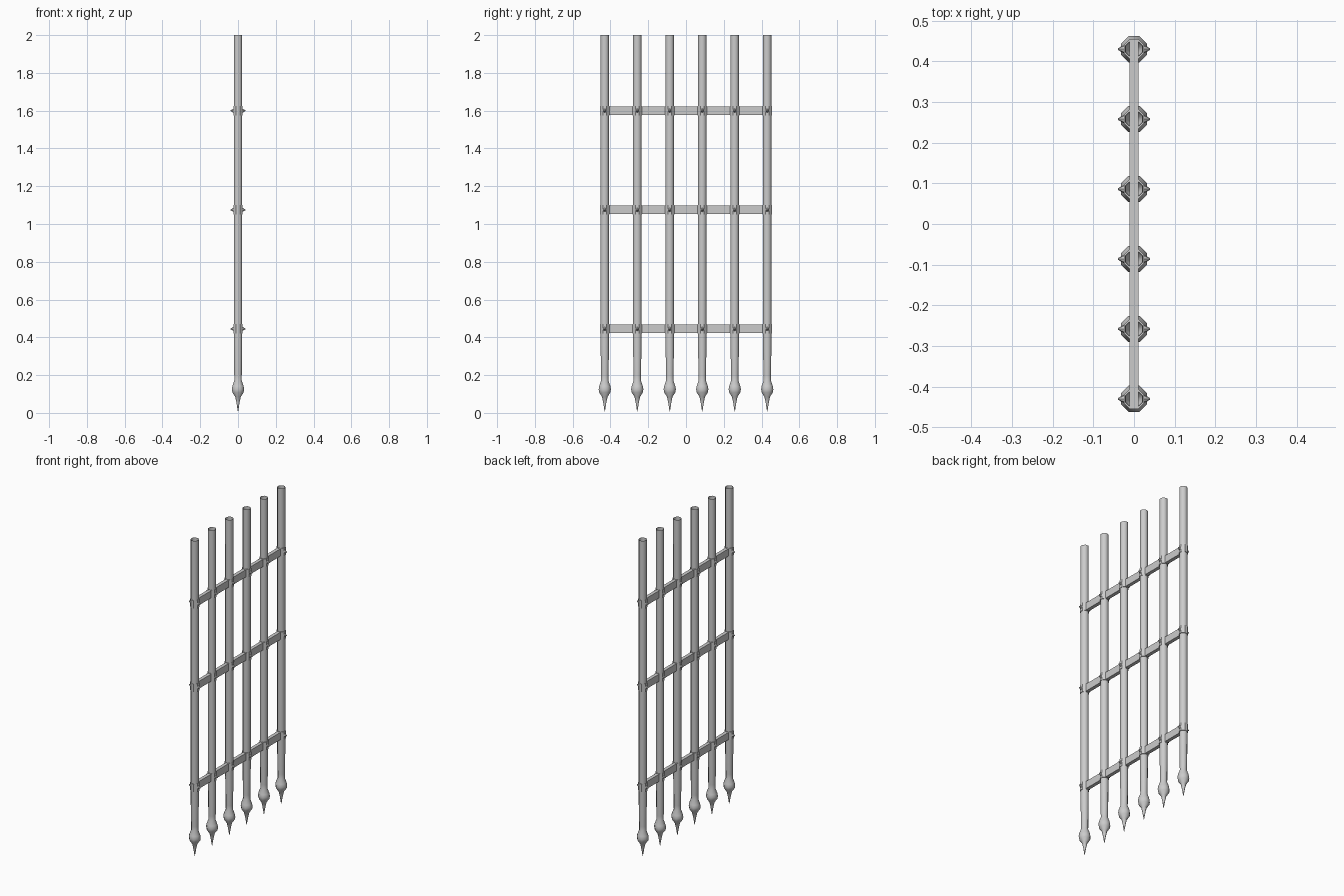
import bpy, bmesh, math
from mathutils import Matrix, Vector

if "Cube" in bpy.data.objects:
    bpy.data.objects.remove(bpy.data.objects["Cube"])

BAR_Y = [-0.43 + 0.172 * i for i in range(6)]
RAIL_Z = [0.445, 1.075, 1.6]
SIDES = 8


def finish(name, bm, smooth=None):
    bmesh.ops.recalc_face_normals(bm, faces=bm.faces)
    me = bpy.data.meshes.new(name)
    bm.to_mesh(me)
    bm.free()
    ob = bpy.data.objects.new(name, me)
    bpy.context.collection.objects.link(ob)
    if smooth:
        bpy.ops.object.select_all(action='DESELECT')
        ob.select_set(True)
        bpy.context.view_layer.objects.active = ob
        bpy.ops.object.shade_smooth_by_angle(angle=math.radians(smooth))
    return ob


def lathe(bm, profile, y, closed=False):
    """Turn (radius, z) points around a vertical axis at y, flats facing x and y."""
    rings = []
    for r, z in profile:
        ring = []
        for i in range(SIDES):
            a = 2 * math.pi * (i + 0.5) / SIDES
            ring.append(bm.verts.new((r * math.cos(a), y + r * math.sin(a), z)))
        rings.append(ring)
    pairs = list(zip(rings, rings[1:]))
    if closed:
        pairs.append((rings[-1], rings[0]))
    for a, b in pairs:
        for i in range(SIDES):
            j = (i + 1) % SIDES
            bm.faces.new((a[i], a[j], b[j], b[i]))


# upright bars: open-topped tube tapering into a bulb and a spear point
bar_profile = [(0.0012, 0.008), (0.009, 0.055), (0.016, 0.085), (0.032, 0.108),
               (0.035, 0.125), (0.032, 0.142), (0.021, 0.172), (0.0215, 0.20),
               (0.024, 0.36), (0.024, 2.0)]
for n, y in enumerate(BAR_Y):
    bm = bmesh.new()
    lathe(bm, bar_profile, y)
    bm.faces.new([v for v in bm.verts if v.co.z < 0.01])
    finish(f"upright_bar_{n + 1}", bm, 50)

for n, z in enumerate(RAIL_Z):
    # flat cross rail
    bm = bmesh.new()
    bmesh.ops.create_cube(bm, size=1, matrix=Matrix.Translation((0, 0, z))
                          @ Matrix.Diagonal((0.022, 0.9, 0.046, 1)))
    finish(f"cross_rail_{n + 1}", bm)

    # collars wrapped around each bar
    bm = bmesh.new()
    for y in BAR_Y:
        lathe(bm, [(0.022, z - 0.025), (0.027, z - 0.025),
                   (0.027, z + 0.025), (0.022, z + 0.025)], y, closed=True)
    finish(f"rail_collars_{n + 1}", bm)

    # pointed rivets on both faces
    bm = bmesh.new()
    for y in BAR_Y:
        for s in (-1, 1):
            m = (Matrix.Translation((s * 0.0315, y, z))
                 @ Matrix.Rotation(s * math.pi / 2, 4, 'Y'))
            bmesh.ops.create_cone(bm, cap_ends=True, segments=8, radius1=0.011,
                                  radius2=0.002, depth=0.016, matrix=m)
    finish(f"rivets_{n + 1}", bm)
